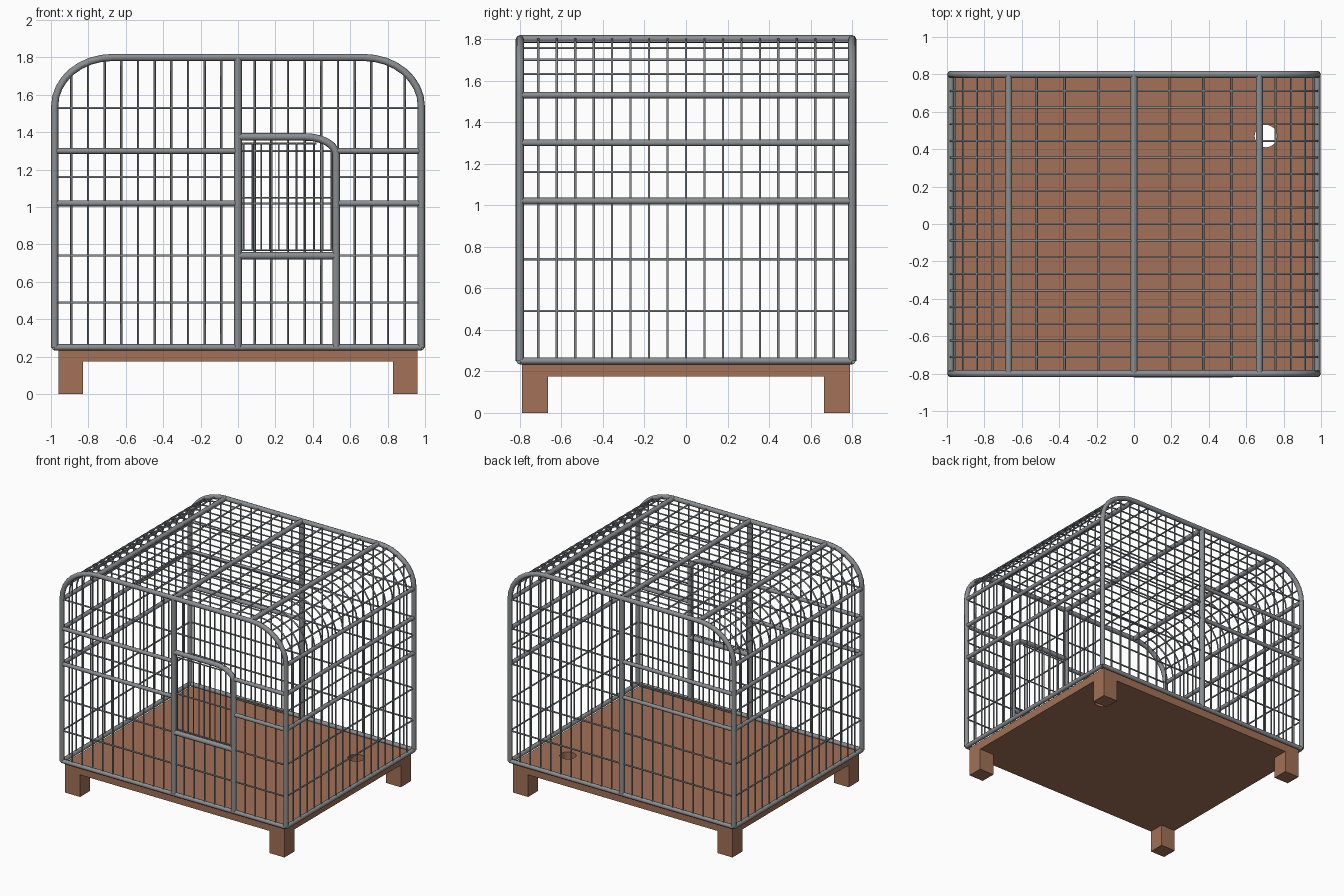
import bpy, math

if "Cube" in bpy.data.objects:
    bpy.data.objects.remove(bpy.data.objects["Cube"])

def material(name, rgb):
    m = bpy.data.materials.new(name)
    m.diffuse_color = (*rgb, 1)
    m.use_nodes = True
    m.node_tree.nodes["Principled BSDF"].inputs["Base Color"].default_value = m.diffuse_color
    return m

STEEL = material("grey steel", (0.26, 0.275, 0.285))
WOOD = material("brown wood", (0.36, 0.165, 0.095))

HX, HY, Z0 = 0.98, 0.80, 0.25          # cage half sizes and bottom rail height
FX, SZ, TZ = 0.67, 1.54, 1.80          # flat roof half width, shoulder and top heights

def tubes(name, paths, radius, res=1):
    """One object made of round bars following each path."""
    cu = bpy.data.curves.new(name, 'CURVE')
    cu.dimensions = '3D'
    cu.bevel_depth, cu.bevel_resolution, cu.use_fill_caps = radius, res, True
    for path in paths:
        s = cu.splines.new('POLY')
        s.points.add(len(path) - 1)
        for p, co in zip(s.points, path):
            p.co = (*co, 1)
    ob = bpy.data.objects.new(name, cu)
    bpy.context.collection.objects.link(ob)
    cu.materials.append(STEEL)
    bpy.ops.object.select_all(action='DESELECT')
    ob.select_set(True)
    bpy.context.view_layer.objects.active = ob
    bpy.ops.object.convert(target='MESH')
    bpy.ops.object.shade_smooth_by_angle(angle=math.radians(65))
    return ob

def box(name, lo, hi):
    bpy.ops.mesh.primitive_cube_add(size=1, location=[(a + b) / 2 for a, b in zip(lo, hi)])
    ob = bpy.context.object
    ob.name = name
    ob.scale = [b - a for a, b in zip(lo, hi)]
    bpy.ops.object.transform_apply(location=False, rotation=False, scale=True)
    ob.data.materials.append(WOOD)
    return ob

def hoop(y, n=8):
    right = [(FX + (HX - FX) * math.cos(a), y, SZ + (TZ - SZ) * math.sin(a))
             for a in (math.pi / 2 * i / n for i in range(n + 1))]
    right = [(HX, y, Z0)] + right
    return right + [(-x, y, z) for x, y, z in reversed(right)]

def roof_z(x):
    u = max(0, (abs(x) - FX) / (HX - FX))
    return SZ + (TZ - SZ) * math.sqrt(max(0, 1 - u * u))

# Wooden floor with a round hole, and four legs
floor = box("floor", (-0.96, -0.79, 0.175), (0.96, 0.79, 0.24))
bpy.ops.mesh.primitive_cylinder_add(vertices=24, radius=0.06, depth=0.4, location=(0.705, 0.47, 0.2))
cutter = bpy.context.object
cutter.name = "hole_cutter"
cutter.hide_render = True
cut = floor.modifiers.new("hole", 'BOOLEAN')
cut.operation, cut.object, cut.solver = 'DIFFERENCE', cutter, 'EXACT'
bpy.context.view_layer.objects.active = floor
bpy.ops.object.modifier_apply(modifier="hole")
bpy.data.objects.remove(cutter)
for sx in (-1, 1):
    for sy in (-1, 1):
        xs, ys = sorted((sx * 0.83, sx * 0.96)), sorted((sy * 0.665, sy * 0.79))
        box("leg", (xs[0], ys[0], 0), (xs[1], ys[1], 0.175))

# Heavy frame: end arches, centre posts, bottom ring, roof bars and side rails
tubes("end_arches", [hoop(-HY), hoop(HY)], 0.019, 2)
tubes("centre_posts", [[(0, y, Z0), (0, y, TZ)] for y in (-HY, HY)], 0.021, 2)
tubes("roof_bars", [[(x, -HY, TZ), (x, HY, TZ)] for x in (-FX, 0, FX)], 0.019, 2)
tubes("bottom_ring", [[(-HX, y, Z0), (HX, y, Z0)] for y in (-HY, HY)]
      + [[(x, -HY, Z0), (x, HY, Z0)] for x in (-HX, HX)], 0.017, 2)
rails = [[(x, -HY, z), (x, HY, z)] for x in (-HX, HX) for z in (1.02, 1.30, 1.53)]
DX = 0.525                              # door right edge
for z in (1.02, 1.30):
    rails += [[(-HX, -HY, z), (0, -HY, z)], [(DX, -HY, z), (HX, -HY, z)],
              [(-HX, HY, z), (0, HY, z)]]
tubes("rails", rails, 0.016, 2)

# Door surround with a rounded top corner
def door_z(x):
    u = max(0, (x - 0.36) / (DX - 0.36))
    return 1.28 + 0.095 * math.sqrt(max(0, 1 - u * u))

corner = [(0.36 + (DX - 0.36) * math.sin(a), -HY, 1.28 + 0.095 * math.cos(a))
          for a in (math.pi / 2 * i / 6 for i in range(7))]
tubes("door_surround", [[(0, -HY, 1.375)] + corner + [(DX, -HY, Z0)],
                        [(0, -HY, 0.74), (DX, -HY, 0.74)]], 0.02, 2)

# Door panel wires
door = [[(x, -HY, 0.77), (x, -HY, door_z(x) - 0.03)] for x in [0.03 + 0.047 * i for i in range(11)]]
door += [[(0.02, -HY, z), (e, -HY, z)] for z, e in ((0.77, 0.51), (1.05, 0.51), (1.34, 0.42))]
tubes("door_wires", door, 0.005)

# Wire hoops over the sides and roof, and the long wires crossing them
tubes("hoop_wires", [hoop(-HY + 2 * HY * i / 18) for i in range(1, 18)], 0.006)
cross = [(HX, 0.49), (HX, 0.74), (HX, 1.16), (0.52, TZ), (0.37, TZ), (0.19, TZ)]
cross += [(x, roof_z(x)) for x in (0.96, 0.914, 0.84, 0.757)]
tubes("long_wires", [[(s * x, -HY, z), (s * x, HY, z)] for x, z in cross for s in (-1, 1)], 0.006)

# Front and back wall wires, leaving the doorway open
walls = []
for i in range(-10, 11):
    x = i * HX / 11
    if i == 0:
        continue
    walls.append([(x, HY, Z0), (x, HY, roof_z(x))])
    if 0 < x < DX:
        walls += [[(x, -HY, Z0), (x, -HY, 0.74)], [(x, -HY, door_z(x)), (x, -HY, roof_z(x))]]
    else:
        walls.append([(x, -HY, Z0), (x, -HY, roof_z(x))])
for z in (0.49, 0.74, 1.16, 1.53):
    walls.append([(-HX, HY, z), (HX, HY, z)])
    if z in (0.74, 1.16):
        walls += [[(-HX, -HY, z), (0, -HY, z)], [(DX, -HY, z), (HX, -HY, z)]]
    else:
        walls.append([(-HX, -HY, z), (HX, -HY, z)])
walls += [[(0, HY, z), (HX, HY, z)] for z in (1.02, 1.30)]
tubes("wall_wires", walls, 0.006)
